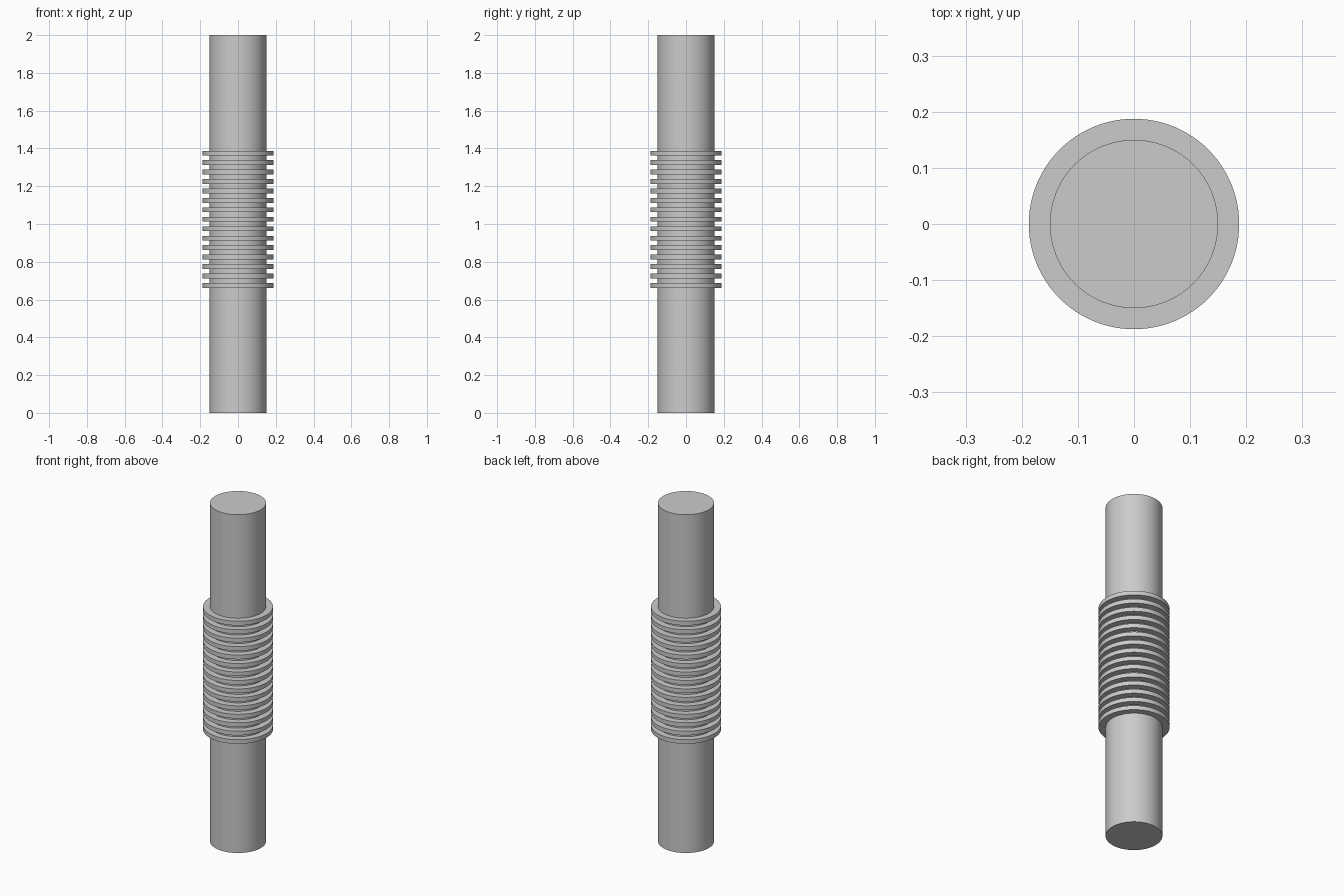
import bpy
import math

cube = bpy.data.objects.get("Cube")
if cube:
    bpy.data.objects.remove(cube, do_unlink=True)

# Single plain grey for the whole part
grey = bpy.data.materials.new("light_grey")
grey.use_nodes = True
colour = (0.6, 0.6, 0.6, 1.0)
grey.diffuse_color = colour
grey.node_tree.nodes["Principled BSDF"].inputs["Base Color"].default_value = colour


def disc(name, radius, height, centre_z):
    """Smooth-sided upright cylinder with crisp rims."""
    bpy.ops.mesh.primitive_cylinder_add(
        vertices=96, radius=radius, depth=height, location=(0, 0, centre_z))
    obj = bpy.context.object
    obj.name = name
    obj.data.materials.append(grey)
    bpy.ops.object.shade_smooth_by_angle(angle=math.radians(30))
    return obj


# Long central rod
disc("rod", 0.15, 2.0, 1.0)

# Evenly spaced fins around the middle of the rod
FIN_COUNT = 15
FIN_PITCH = 0.05
FIRST_FIN = 0.675
for i in range(FIN_COUNT):
    disc(f"fin_{i + 1}", 0.1875, 0.025, FIRST_FIN + i * FIN_PITCH)
